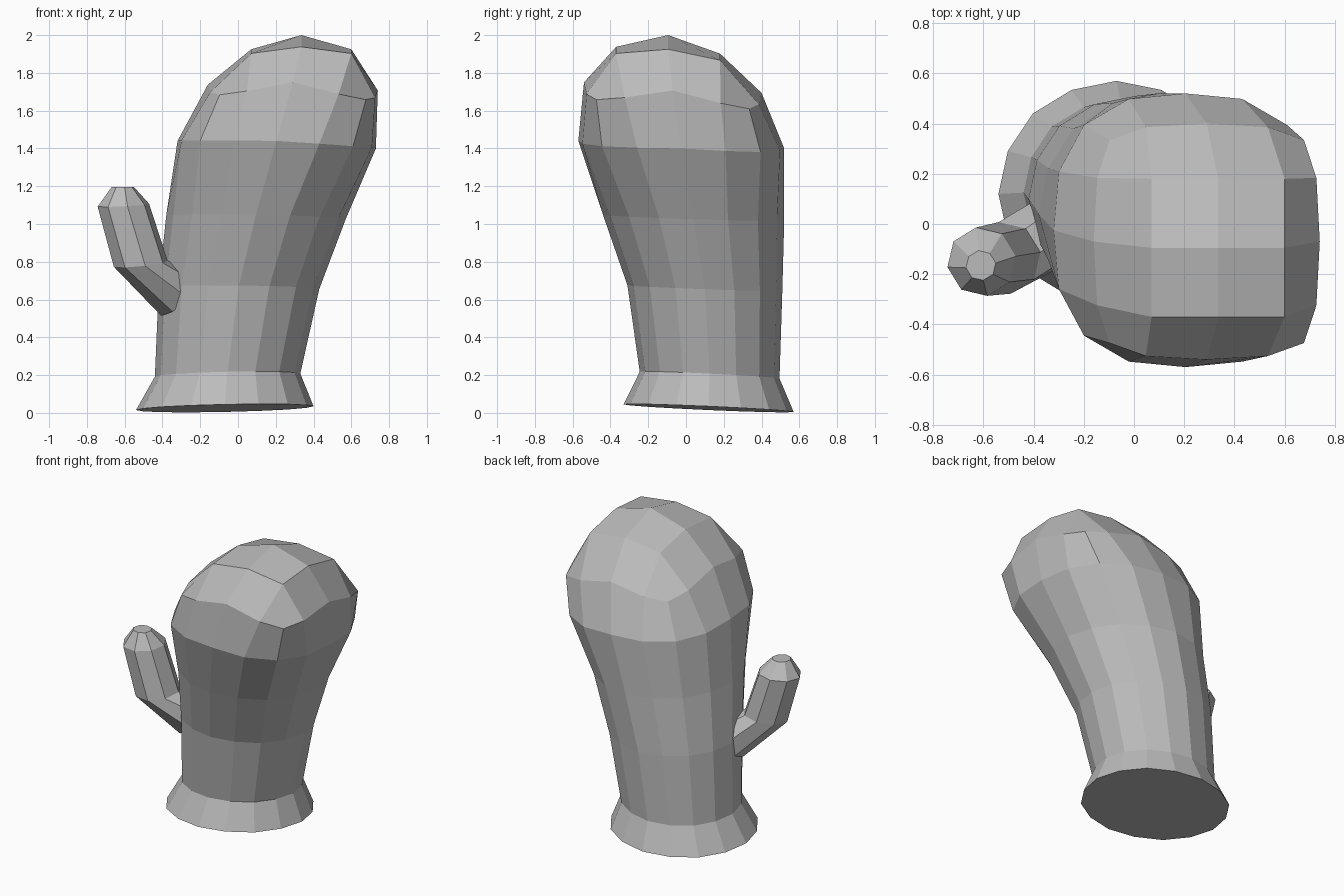
import bpy, bmesh, math
from mathutils import Vector

cube = bpy.data.objects.get("Cube")
if cube:
    bpy.data.objects.remove(cube, do_unlink=True)

grey = bpy.data.materials.new("plain_grey")
grey.use_nodes = True
grey.diffuse_color = (0.5, 0.5, 0.5, 1)
grey.node_tree.nodes["Principled BSDF"].inputs["Base Color"].default_value = (0.5, 0.5, 0.5, 1)


def finish(bm, name):
    bmesh.ops.recalc_face_normals(bm, faces=bm.faces)
    mesh = bpy.data.meshes.new(name)
    bm.to_mesh(mesh)
    bm.free()
    mesh.materials.append(grey)
    bpy.context.collection.objects.link(bpy.data.objects.new(name, mesh))


def bridge(bm, a, b):
    n = len(a)
    for i in range(n):
        bm.faces.new((a[i], a[(i + 1) % n], b[(i + 1) % n], b[i]))


def unit_ring(quarter, corner):
    """Sixteen points: side middles, near-side points and corners, from +x round."""
    (u, v), c = quarter, corner
    pts = []
    for k in range(4):
        cs, sn = ((1, 0), (0, 1), (-1, 0), (0, -1))[k]
        for x, y in ((1, 0), (u, v), (c, c), (v, u)):
            pts.append((x * cs - y * sn, x * sn + y * cs))
    return pts


ROUND = unit_ring((0.92, 0.38), 0.71)
SOFT = unit_ring((0.96, 0.43), 0.77)
SQUARE = unit_ring((0.97, 0.54), 0.86)

# Mitt body: centre x, y, z, radii, tilt in x and y, outline, corner drop
sections = [
    (-0.07, 0.12, 0.025, 0.47, 0.45, 0.01, -0.02, ROUND, 0),
    (-0.055, 0.125, 0.2, 0.385, 0.37, 0.008, -0.018, ROUND, 0),
    (0.005, 0.1, 0.66, 0.425, 0.41, -0.005, -0.015, ROUND, 0),
    (0.095, 0.04, 1.035, 0.475, 0.48, -0.01, -0.015, ROUND, 0),
    (0.205, -0.025, 1.42, 0.525, 0.545, -0.02, -0.02, SOFT, 0.01),
    (0.29, -0.07, 1.722, 0.45, 0.47, -0.015, -0.028, SQUARE, 0.075),
]
bm = bmesh.new()
rings = []
for cx, cy, cz, rx, ry, tx, ty, outline, drop in sections:
    rings.append([bm.verts.new((cx + rx * x, cy + ry * y,
                                cz + tx * x + ty * y - drop * (abs(x * y) / 0.74)))
                  for x, y in outline])
bm.faces.new(rings[0])
for a, b in zip(rings, rings[1:]):
    bridge(bm, a, b)

# Crown: a four by four patch closing the top ring
grid = {}
walk = ([(2, j) for j in range(0, 3)] + [(i, 2) for i in (1, 0, -1, -2)]
        + [(-2, j) for j in (1, 0, -1, -2)] + [(i, -2) for i in (-1, 0, 1, 2)] + [(2, -1)])
for key, vert in zip(walk, rings[-1]):
    grid[key] = vert
for i in (-1, 0, 1):
    for j in (-1, 0, 1):
        z = 2.0 - 0.075 * i * i - 0.08 * j * j - 0.018 * j + 0.04 * abs(i * j)
        grid[i, j] = bm.verts.new((0.335 + 0.265 * i, -0.095 + 0.275 * j, z))
for i in range(-2, 2):
    for j in range(-2, 2):
        bm.faces.new((grid[i, j], grid[i + 1, j], grid[i + 1, j + 1], grid[i, j + 1]))
finish(bm, "mitt_body")

# Thumb: eight-sided tube, bent at the knuckle; centre, axis, radius
bm = bmesh.new()
tube = [
    ((-0.31, -0.02, 0.62), (-0.7, -0.3, 0.7), 0.145),
    ((-0.515, -0.135, 0.79), (-0.1, -0.1, 1), 0.145),
    ((-0.607, -0.15, 1.1), (-0.05, -0.05, 1), 0.138),
    ((-0.61, -0.165, 1.195), (0, 0, 1), 0.06),
]
rings = []
for centre, axis, radius in tube:
    d = Vector(axis).normalized()
    side = Vector((0, 1, 0)).cross(d).normalized()
    up = d.cross(side)
    ring = []
    for k in range(8):
        a = math.tau * (k + 0.2) / 8
        ring.append(bm.verts.new(Vector(centre) + radius * (math.cos(a) * side + math.sin(a) * up)))
    rings.append(ring)
for a, b in zip(rings, rings[1:]):
    bridge(bm, a, b)
bm.faces.new(rings[0])
bm.faces.new(rings[-1])
finish(bm, "thumb")
